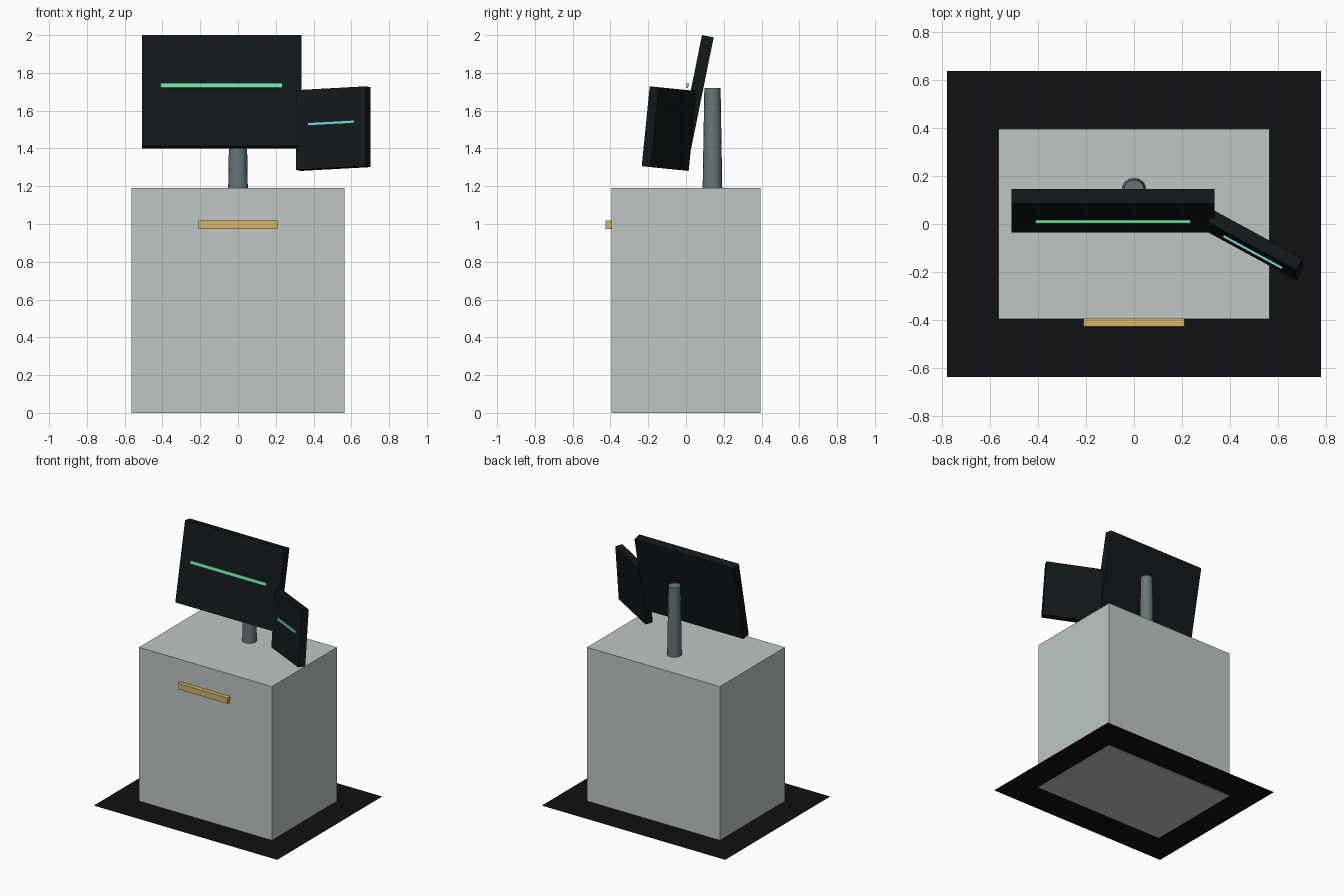
import bpy
import math
from mathutils import Matrix, Vector

default = bpy.data.objects.get("Cube")
if default:
    bpy.data.objects.remove(default, do_unlink=True)


def material(name, rgb, roughness=0.6):
    mat = bpy.data.materials.new(name)
    mat.use_nodes = True
    mat.diffuse_color = (*rgb, 1)
    shader = mat.node_tree.nodes["Principled BSDF"]
    shader.inputs["Base Color"].default_value = (*rgb, 1)
    shader.inputs["Roughness"].default_value = roughness
    return mat


def finish(name, mat):
    obj = bpy.context.object
    obj.name = obj.data.name = name
    obj.data.materials.append(mat)
    return obj


def box(name, size, mat, frame=Matrix(), offset=(0, 0, 0)):
    """Box of the given size, placed at an offset inside a frame."""
    bpy.ops.mesh.primitive_cube_add(size=1)
    obj = finish(name, mat)
    obj.data.transform(Matrix.Diagonal((*size, 1)))
    obj.matrix_world = frame @ Matrix.Translation(Vector(offset))
    return obj


def tilted_frame(centre, lean, turn=0):
    return (Matrix.Translation(Vector(centre))
            @ Matrix.Rotation(-lean, 4, 'X')
            @ Matrix.Rotation(-turn, 4, 'Z'))


pale_grey = material("pale grey", (0.51, 0.565, 0.55))
black = material("black", (0.005, 0.005, 0.006))
screen_black = material("screen black", (0.006, 0.009, 0.011))
steel = material("steel", (0.13, 0.18, 0.19), 0.4)
brass = material("brass", (0.68, 0.46, 0.13), 0.4)
green = material("green light", (0.17, 0.79, 0.36))
cyan = material("cyan light", (0.17, 0.72, 0.80))

# Floor mat: a single thin sheet
bpy.ops.mesh.primitive_plane_add(size=1, location=(0, 0, 0.008))
mat_sheet = finish("floor_mat", black)
mat_sheet.data.transform(Matrix.Diagonal((1.56, 1.275, 1, 1)))

# Cabinet and its handle
box("cabinet", (1.13, 0.79, 1.19), pale_grey, offset=(0, 0, 0.595))
box("handle", (0.42, 0.04, 0.045), brass, offset=(0, -0.407, 0.997))

# Tapered post behind the screens
bpy.ops.mesh.primitive_cone_add(vertices=16, radius1=0.052, radius2=0.043,
                                depth=0.53, location=(0, 0.14, 1.455))
finish("screen_post", steel)
bpy.ops.object.shade_smooth_by_angle(angle=math.radians(35))

# Main screen leaning back, with a light bar in front
main = tilted_frame((-0.087, 0.056, 1.70), lean=0.2)
box("main_screen", (0.845, 0.063, 0.60), screen_black, main)
box("main_light_bar", (0.645, 0.012, 0.025), green, main, (0, -0.054, 0.023))

# Side screen turned outwards, with a smaller light bar
side = tilted_frame((0.505, -0.089, 1.505), lean=0.1, turn=0.5)
box("side_screen", (0.42, 0.055, 0.425), screen_black, side)
box("side_light_bar", (0.28, 0.012, 0.016), cyan, side, (0.006, -0.032, 0.027))
